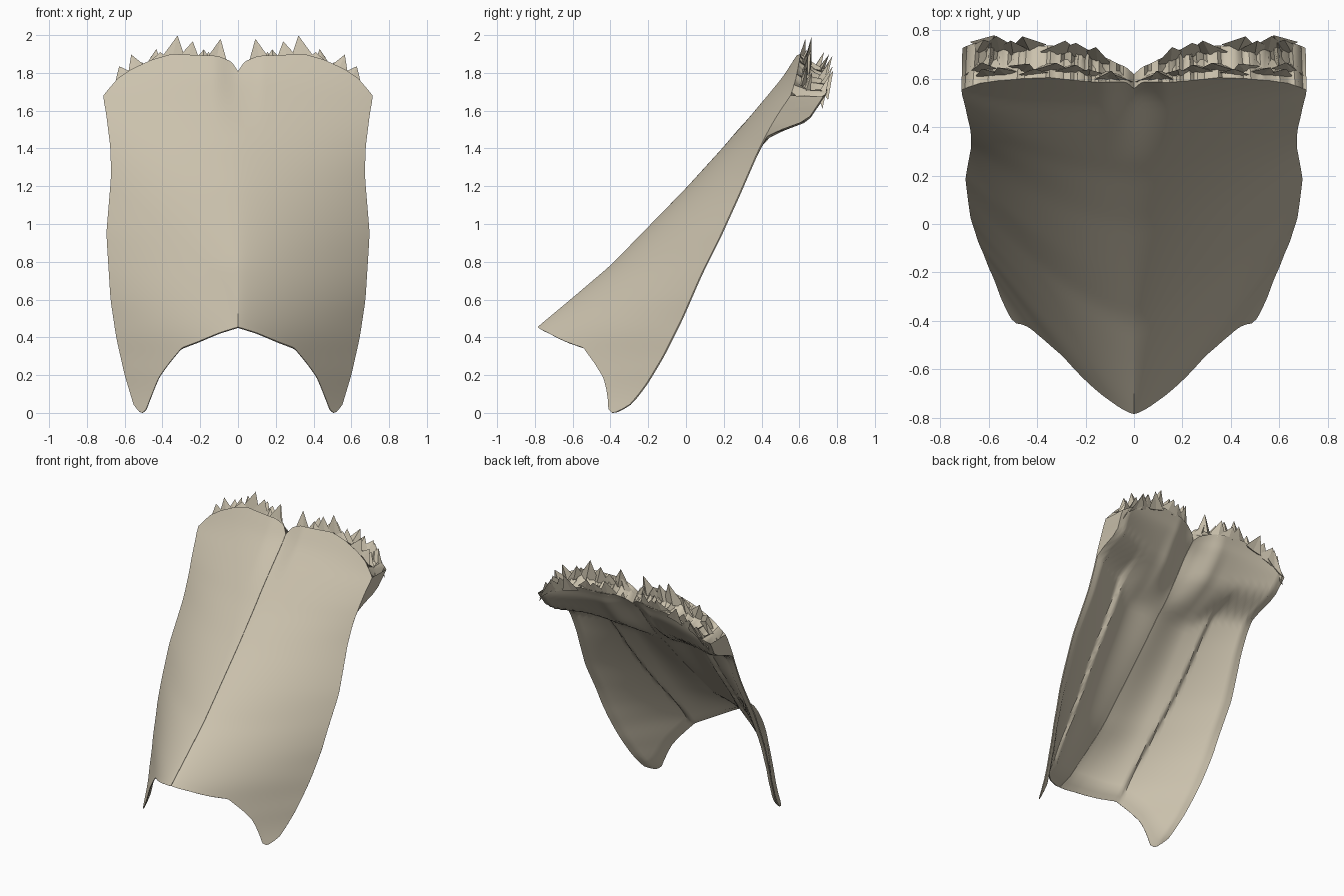
import bpy, bmesh, math, random
from mathutils import Vector

if "Cube" in bpy.data.objects:
    bpy.data.objects.remove(bpy.data.objects["Cube"])

random.seed(4)
hide = bpy.data.materials.new("pale_hide")
hide.diffuse_color = (0.60, 0.54, 0.42, 1)
hide.use_nodes = True
hide.node_tree.nodes["Principled BSDF"].inputs["Base Color"].default_value = hide.diffuse_color


def lerp_table(t, pts):
    if t <= pts[0][0]:
        return pts[0][1]
    for (a, va), (b, vb) in zip(pts, pts[1:]):
        if t <= b:
            return va + (vb - va) * (t - a) / (b - a)
    return pts[-1][1]


def curve(t, pts, w=0.05):
    return sum(lerp_table(t + w * k, pts) for k in (-1, -.5, 0, .5, 1)) / 5


def ramp(t, a, b):
    s = min(1, max(0, (t - a) / (b - a)))
    return s * s * (3 - 2 * s)


# profiles by height: centre ridge depth, outer edge depth, half width, roundness
CENTRE_Y = [(-.1, -1.33), (0, -1.22), (.3, -.96), (.46, -.78), (.61, -.6), (.78, -.4),
            (1.19, 0), (1.41, .2), (1.65, .4), (1.78, .51), (1.92, .6), (2.02, .68)]
OUTER_Y = [(-.1, -.43), (0, -.33), (.06, -.27), (.15, -.20), (.3, -.11), (.5, -.01), (.73, .09),
           (.93, .19), (1.15, .29), (1.38, .39), (1.5, .45), (1.6, .51), (1.7, .58), (1.9, .67)]
HALF_X = [(-.1, .51), (0, .54), (.1, .57), (.2, .6), (.4, .645), (.6, .675), (.95, .697),
          (1.25, .672), (1.4, .675), (1.6, .70), (1.67, .715), (1.9, .70)]
POWER = [(.1, .93), (.3, 1.0), (.46, 1.18), (1.2, 1.6), (1.8, 1.9)]
# lower and upper edge heights across the half (0 centre, 1 outside)
LOW_Z = [(0, .455), (.15, .425), (.34, .375), (.47, .345), (.6, .26), (.7, .19),
         (.81, .09), (.89, .02), (.94, 0), (.97, .008), (1, .045)]
HIGH_Z = [(0, 1.81), (.05, 1.86), (.15, 1.89), (.5, 1.90), (.65, 1.87), (.8, 1.82),
          (.9, 1.77), (1, 1.68)]


def front(u, z):
    yc, yo = curve(z, CENTRE_Y, .03), curve(z, OUTER_Y, .03) - .012
    y = yc + (yo - yc) * u ** curve(z, POWER)
    y += .03 * (1 - ramp(u, 0, .2)) * ramp(z, 1.45, 1.82)
    return Vector((max(.001, u * curve(z, HALF_X, .03)), y, z))


def back(u, z, t):
    p = front(u, z)
    edge = min(1, t / .05 + .2, (1 - u) / .08 + .25)
    fold = .46 + .12 * ramp(z, .4, 1.5)
    step = .03 * (1 - ramp(z, 1.42, 1.55))
    thick = .03 + step - step * ramp(u, fold, fold + .04)
    # extra depth behind the centre seam
    thick += .05 * (1 - ramp(u, 0, .4)) * ramp(t, 0, .25) * (1 - ramp(t, .75, 1))
    p += Vector((-.5 * u, .75, -.45)) * thick * edge
    # swollen top roll on the back
    start = 1.36 + .10 * ramp(u, .35, .7)
    puff = ramp(z, start, 1.57) * (.3 + .7 * ramp(u, 0, .3))
    p.y += puff * (.17 - .06 * ramp(z, 1.65, 1.9))
    p.z -= .07 * ramp(z, 1.65, 1.9)
    p.x = max(.001, p.x)
    p.z = max(0, p.z)
    return p


def finish(name, bm, smooth):
    bmesh.ops.recalc_face_normals(bm, faces=bm.faces)
    me = bpy.data.meshes.new(name)
    bm.to_mesh(me)
    bm.free()
    me.materials.append(hide)
    ob = bpy.data.objects.new(name, me)
    bpy.context.collection.objects.link(ob)
    m = ob.modifiers.new("mirror", 'MIRROR')
    m.use_mirror_merge = False
    if smooth:
        bpy.ops.object.select_all(action='DESELECT')
        ob.select_set(True)
        bpy.context.view_layer.objects.active = ob
        bpy.ops.object.shade_smooth_by_angle(angle=math.radians(40))
    return ob


# curved hide panel: outer skin, inner skin and a wall joining their rims
COLS, ROWS = 48, 46
bm = bmesh.new()
F, B = {}, {}
for i in range(COLS + 1):
    u = i / COLS
    lo, hi = max(0, lerp_table(u, LOW_Z)), lerp_table(u, HIGH_Z)
    for j in range(ROWS + 1):
        t = j / ROWS
        z = lo + (hi - lo) * t
        F[i, j] = bm.verts.new(front(u, z))
        B[i, j] = bm.verts.new(back(u, z, t))
for i in range(COLS):
    for j in range(ROWS):
        q = [(i, j), (i + 1, j), (i + 1, j + 1), (i, j + 1)]
        bm.faces.new([F[k] for k in q])
        bm.faces.new([B[k] for k in reversed(q)])
rim = ([(i, 0) for i in range(COLS)] + [(COLS, j) for j in range(ROWS)]
       + [(0, j) for j in range(ROWS, -1, -1)])
for a, b in zip(rim, rim[1:]):
    if abs(a[0] - b[0]) <= 1:
        bm.faces.new((F[a], B[a], B[b], F[b]))
bm.faces.new((F[COLS, ROWS - 1], B[COLS, ROWS - 1], B[COLS, ROWS], F[COLS, ROWS]))
# crumpled trough along the top, between the two skins
M = []
for i in range(COLS + 1):
    a, b = F[i, ROWS].co, B[i, ROWS].co
    inside = 0 < i < COLS
    c = a.lerp(b, random.uniform(.35, .65) if inside else .5)
    c.z -= random.uniform(.0, .07) if inside else 0
    M.append(bm.verts.new(c))
for i in range(COLS):
    bm.faces.new((F[i, ROWS], F[i + 1, ROWS], M[i + 1], M[i]))
    bm.faces.new((M[i], M[i + 1], B[i + 1, ROWS], B[i, ROWS]))
finish("hide_panel", bm, True)

# torn shards along the top: (u, tip height above edge, depth 0 front .. 1 back)
bm = bmesh.new()
shards = [(.17, .09, .25), (.39, .07, .3), (.51, .10, .3), (.66, .06, .3), (.75, .06, .2),
          (.27, .03, .2), (.6, .03, .1), (.85, .04, .2), (.92, .05, .4), (.1, .04, .2),
          (.22, .05, .9), (.33, .02, .9), (.46, .03, .9), (.62, .05, 1), (.72, .04, .9),
          (.8, .05, 1), (.88, .07, 1), (.94, .09, .9)]
for u, h, d in shards:
    hi = lerp_table(u, HIGH_Z)
    a, b = front(u, hi), back(u, hi, 1)
    c = a.lerp(b, .06 + d * .82)
    r = random.uniform(.06, .085)
    slope = lerp_table(min(1, u + .05), HIGH_Z) - lerp_table(max(0, u - .05), HIGH_Z)
    base = [Vector(o) + c for o in
            ((-r, random.uniform(-.03, .03), -.03 - slope * .8), (0, -.014, -.02),
             (r, random.uniform(-.03, .03), -.03 + slope * .8), (0, .018, -.03))]
    tip = c + Vector((random.uniform(-.04, .04), .02 + .05 * max(0, d - .3), 0))
    tip.z = min(2, max(c.z + .03, hi + h - .06 * max(0, d - .4)))
    tip.y = min(tip.y, .78)
    for v in base + [tip]:
        v.x = min(.70, max(.004, v.x))
    ring = [bm.verts.new(v) for v in base]
    top = bm.verts.new(tip)
    for k in range(4):
        bm.faces.new((ring[k], ring[(k + 1) % 4], top))
    bm.faces.new(ring[::-1])
finish("torn_top_edge", bm, False)
